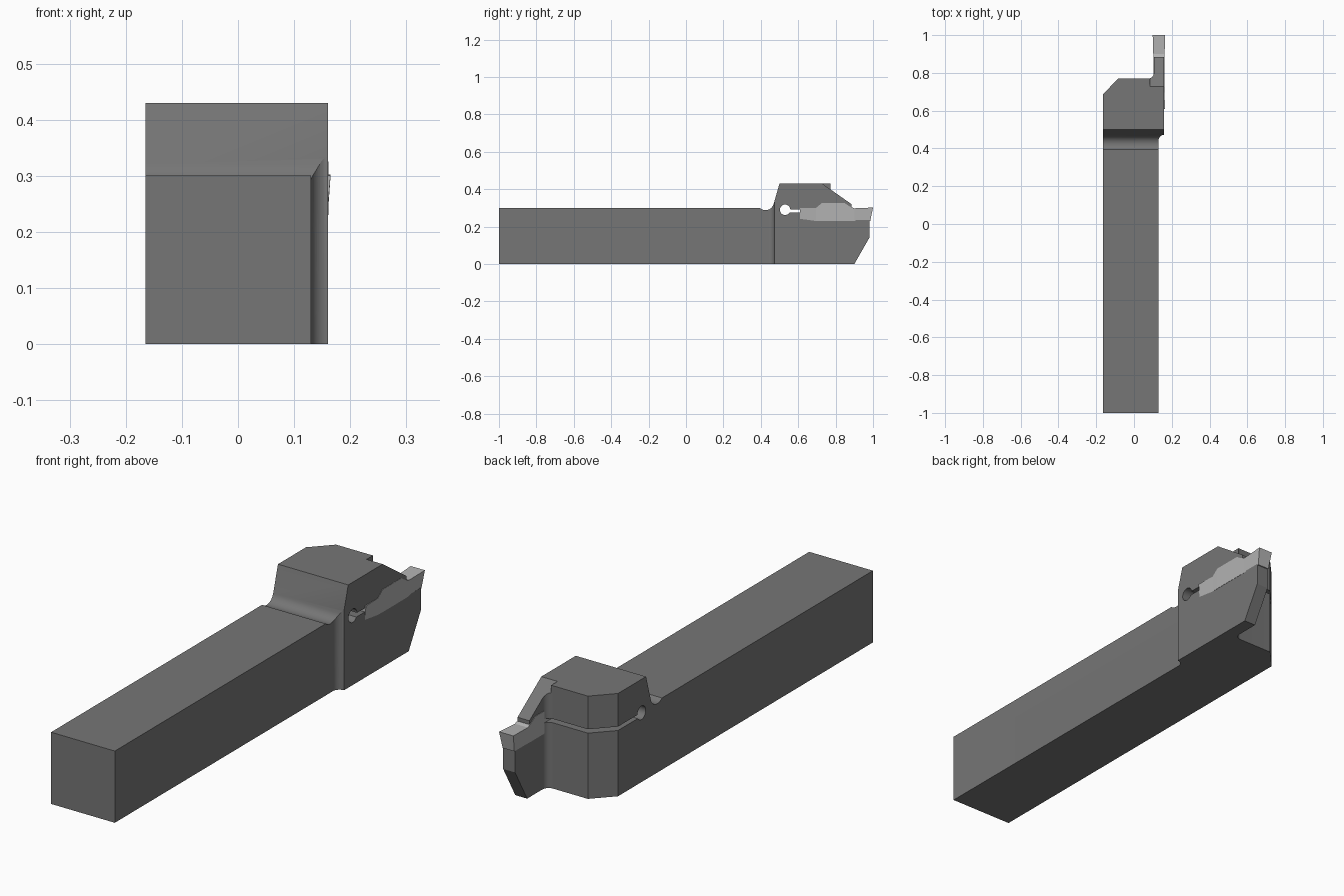
import bpy, bmesh, math

if "Cube" in bpy.data.objects:
    bpy.data.objects.remove(bpy.data.objects["Cube"])


def material(name, v):
    m = bpy.data.materials.new(name)
    m.diffuse_color = (v, v, v, 1)
    m.use_nodes = True
    m.node_tree.nodes["Principled BSDF"].inputs["Base Color"].default_value = m.diffuse_color
    return m


def arc(cx, cy, r, a0, a1, n=10):
    return [(cx + r * math.cos(math.radians(a0 + (a1 - a0) * i / n)),
             cy + r * math.sin(math.radians(a0 + (a1 - a0) * i / n))) for i in range(n + 1)]


def make_object(name, bm):
    bmesh.ops.recalc_face_normals(bm, faces=bm.faces[:])
    me = bpy.data.meshes.new(name)
    bm.to_mesh(me)
    bm.free()
    ob = bpy.data.objects.new(name, me)
    bpy.context.collection.objects.link(ob)
    return ob


def prism(name, outline, lo, hi, axis):
    """Extrude an outline: axis 'z' reads points as (x, y), axis 'x' as (y, z)."""
    bm = bmesh.new()
    put = (lambda p: (p[0], p[1], lo)) if axis == 'z' else (lambda p: (lo, p[0], p[1]))
    face = bm.faces.new([bm.verts.new(put(p)) for p in outline])
    new = bmesh.ops.extrude_face_region(bm, geom=[face])['geom']
    d = (0, 0, hi - lo) if axis == 'z' else (hi - lo, 0, 0)
    bmesh.ops.translate(bm, vec=d, verts=[v for v in new if isinstance(v, bmesh.types.BMVert)])
    return make_object(name, bm)


def boolean(target, tool, op):
    mod = target.modifiers.new(op, 'BOOLEAN')
    mod.operation, mod.object, mod.solver = op, tool, 'EXACT'
    bpy.context.view_layer.objects.active = target
    bpy.ops.object.modifier_apply(modifier=mod.name)
    bpy.data.objects.remove(tool)


# holder: plan outline (shank, head, blade) intersected with the side profile
plan = [(-0.165, -1), (0.13, -1)] + arc(0.16, 0.442, 0.03, 180, 90) \
    + [(0.16, 0.98), (0.105, 0.98)] + arc(0.075, 0.80, 0.03, 0, -90) \
    + [(-0.085, 0.77), (-0.165, 0.685)]
side = [(-1.2, 0), (0.90, 0), (1.06, 0.28), (1.06, 0.43), (0.50, 0.43)] \
    + arc(0.425, 0.333, 0.045, -16, -133, 14) + [(-1.2, 0.30)]
holder = prism('tool_holder', plan, -0.2, 0.6, 'z')
boolean(holder, prism('side_profile', side, -0.3, 0.3, 'x'), 'INTERSECT')

# sloping upper jaw and open mouth of the blade
mouth = [(0.725, 0.5), (0.725, 0.432), (0.885, 0.32), (0.885, 0.235),
         (1.1, 0.235), (1.1, 0.5)]
boolean(holder, prism('mouth_cutter', mouth, 0.085, 0.3, 'x'), 'DIFFERENCE')

# clamping slit ending in a relief hole
keyhole = [(1.1, 0.275), (1.1, 0.291)] + arc(0.53, 0.29, 0.028, 3, 328, 28)
boolean(holder, prism('slit_cutter', keyhole, -0.3, 0.3, 'x'), 'DIFFERENCE')

# double-ended cutting insert: lofted sections (y top, y bottom, z top, half widths)
sections = [(0.61, 0.61, 0.30, 0.033, 0.027), (0.695, 0.695, 0.30, 0.029, 0.028),
            (0.725, 0.725, 0.325, 0.029, 0.029), (0.85, 0.85, 0.325, 0.029, 0.029),
            (0.875, 0.875, 0.308, 0.029, 0.029), (0.90, 0.90, 0.298, 0.030, 0.028),
            (1.0, 0.985, 0.302, 0.033, 0.027)]
bm = bmesh.new()
cx, base = 0.132, 0.23
rings = [[bm.verts.new(p) for p in ((cx - wt, yt, zt), (cx + wt, yt, zt),
                                    (cx + wb, yb, base), (cx - wb, yb, base))]
         for yt, yb, zt, wt, wb in sections]
for a, b in zip(rings, rings[1:]):
    for i in range(4):
        bm.faces.new((a[i], a[(i + 1) % 4], b[(i + 1) % 4], b[i]))
bm.faces.new(rings[0])
bm.faces.new(rings[-1])
insert = make_object('cutting_insert', bm)

holder.data.materials.clear()
holder.data.materials.append(material('dark_steel', 0.18))
insert.data.materials.append(material('carbide', 0.45))

# smooth fillets, sharp edges elsewhere
bpy.ops.object.select_all(action='DESELECT')
holder.select_set(True)
bpy.context.view_layer.objects.active = holder
bpy.ops.object.shade_smooth_by_angle(angle=math.radians(20))
